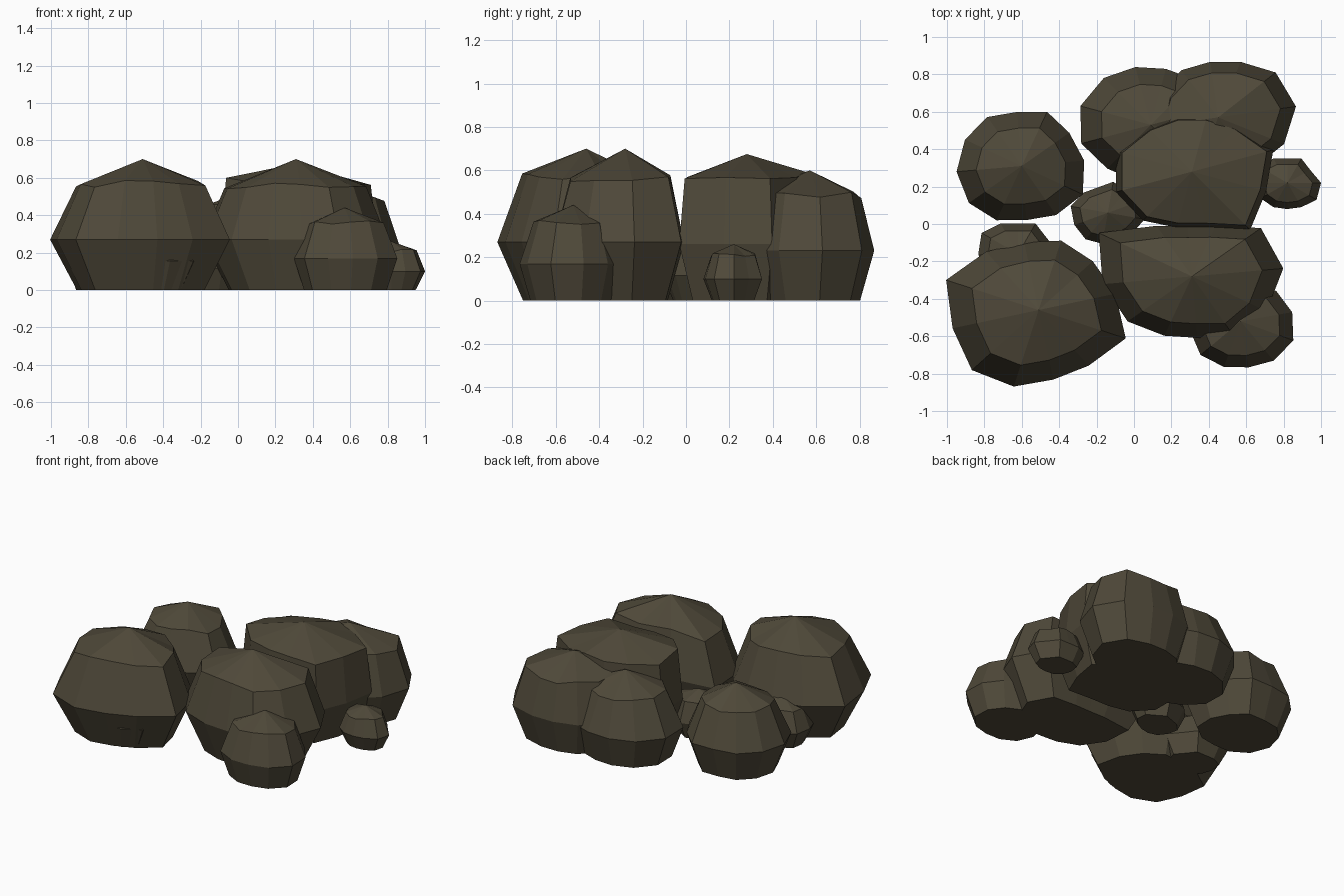
import bpy, bmesh, math, random

if "Cube" in bpy.data.objects:
    bpy.data.objects.remove(bpy.data.objects["Cube"])

random.seed(4)

stone = bpy.data.materials.new("dark_brown_stone")
stone.diffuse_color = (0.078, 0.066, 0.041, 1)
stone.use_nodes = True
stone.node_tree.nodes["Principled BSDF"].inputs["Base Color"].default_value = stone.diffuse_color


def boulder(name, apex, turn, radii, base=0.76, top=0.75, shoulder=0.81):
    """Faceted boulder: flat base, wide belt and shoulder ring under a pointed cap."""
    ax, ay, h = apex
    bm = bmesh.new()
    n = len(radii)
    rings = []
    for z, s, jitter in ((0, base, 0), (0.385 * h, 1, 0), (shoulder * h, top, 0.03 * h)):
        ring = []
        for i, r in enumerate(radii):
            a = math.radians(turn + 360 * i / n)
            ring.append(bm.verts.new((ax + r * s * math.cos(a), ay + r * s * math.sin(a),
                                      z + random.uniform(-jitter, jitter))))
        rings.append(ring)
    peak = bm.verts.new((ax, ay, h))
    bm.faces.new(rings[0][::-1])
    for i in range(n):
        j = (i + 1) % n
        for lo, hi in zip(rings, rings[1:]):
            bm.faces.new((lo[i], lo[j], hi[j], hi[i]))
        bm.faces.new((rings[-1][i], rings[-1][j], peak))
    mesh = bpy.data.meshes.new(name)
    bm.to_mesh(mesh)
    bm.free()
    mesh.materials.append(stone)
    obj = bpy.data.objects.new(name, mesh)
    bpy.context.collection.objects.link(obj)


# Large boulders
boulder("front_left_boulder", (-0.51, -0.46, 0.70), 12,
        (.42, .39, .39, .37, .42, .52, .47, .48, .43, .38, .40, .49), 0.71, 0.72)
boulder("front_right_boulder", (0.31, -0.28, 0.70), 5,
        (.49, .45, .30, .27, .33, .55, .48, .42, .35, .33, .40, .44), 0.72, 0.77, 0.8)
boulder("middle_right_boulder", (0.31, 0.28, 0.675), 15,
        (.45, .35, .31, .31, .34, .42, .42, .37, .31, .31, .44, .41), 0.8, 0.92, 0.86)
boulder("back_right_boulder", (0.45, 0.57, 0.60), 8,
        (.42, .39, .32, .30, .32, .34, .37, .38, .35, .32, .33, .38), 0.78, 0.80)
boulder("back_middle_boulder", (0.09, 0.53, 0.55), 15,
        (.36, .34, .31, .32, .355, .39, .385, .33, .31, .30, .33, .36), 0.8, 0.70)
boulder("back_left_boulder", (-0.60, 0.31, 0.56), 5,
        (.335, .31, .32, .29, .32, .335, .35, .345, .32, .29, .32, .36), 0.76, 0.70)

# Smaller stones leaning against the boulders
boulder("front_small_stone", (0.57, -0.52, 0.44), 10,
        (.28, .25, .23, .24, .25, .25, .275, .28, .26, .25, .275, .30), 0.8, 0.74)
pebble = (.18, .14, .15, .13, .15, .18, .17, .165, .15, .14, .15, .18)
for name, apex, turn, scale in (
        ("right_pebble", (0.82, 0.22, 0.26), 0, 1.0),
        ("centre_pebble", (-0.14, 0.06, 0.30), 20, 1.12),
        ("left_pebble", (-0.62, -0.16, 0.32), 0, 1.25),
        ("front_left_pebble", (-0.48, -0.56, 0.40), 0, 1.55)):
    boulder(name, apex, turn, [r * scale for r in pebble], 0.72)
